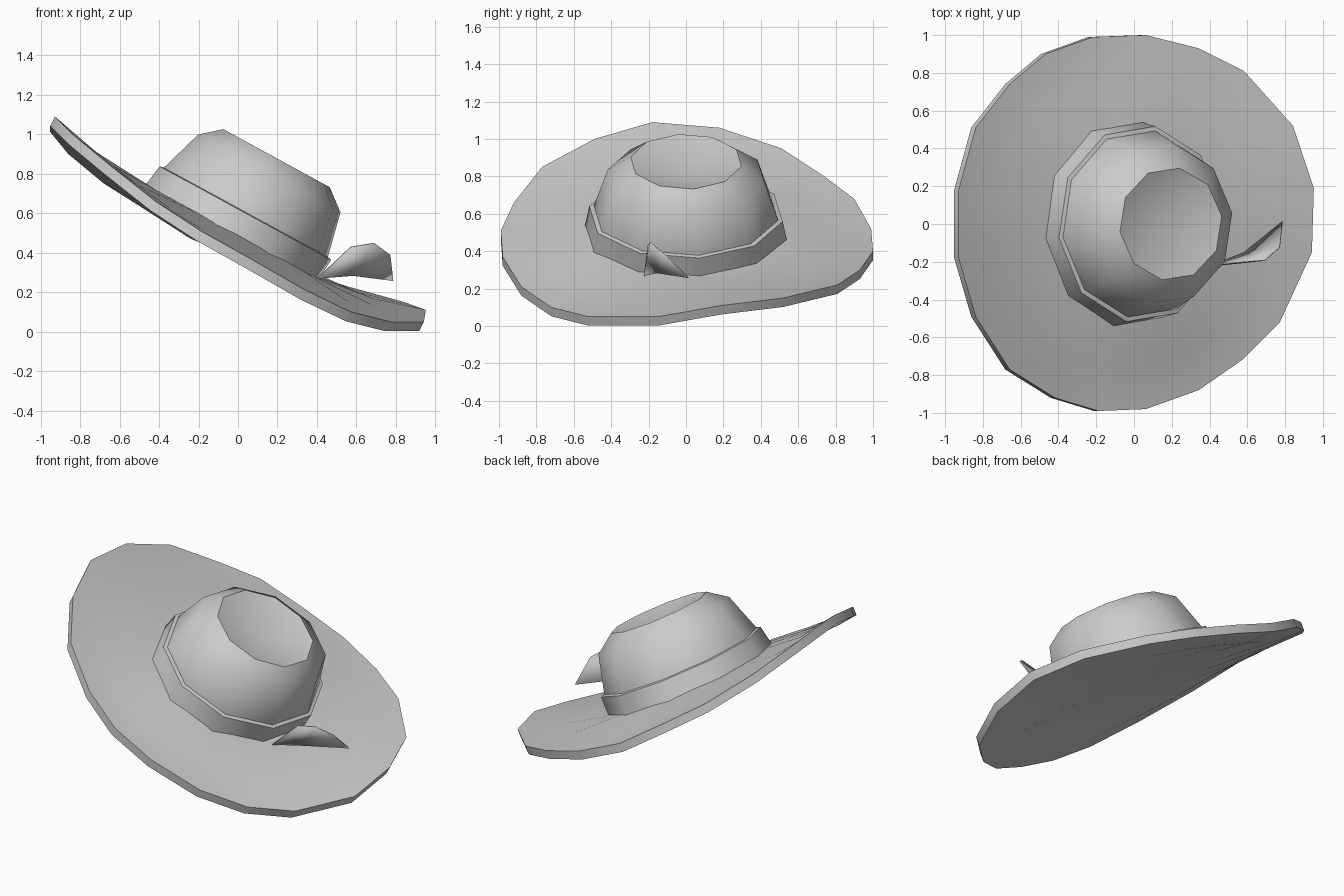
import bpy, bmesh, math
from mathutils import Matrix, Vector

old = bpy.data.objects.get("Cube")
if old:
    bpy.data.objects.remove(old, do_unlink=True)

GREY = (0.6, 0.6, 0.6, 1)
felt = bpy.data.materials.new("grey_felt")
felt.use_nodes = True
felt.diffuse_color = GREY
felt.node_tree.nodes["Principled BSDF"].inputs["Base Color"].default_value = GREY

# The hat leans towards its left side
TILT = Matrix.Translation((0, 0, 0.49)) @ Matrix.Rotation(math.radians(28.6), 4, 'Y')


def finish(bm, name, angle):
    bmesh.ops.recalc_face_normals(bm, faces=bm.faces)
    mesh = bpy.data.meshes.new(name)
    bm.to_mesh(mesh)
    bm.free()
    obj = bpy.data.objects.new(name, mesh)
    bpy.context.collection.objects.link(obj)
    mesh.materials.append(felt)
    bpy.ops.object.select_all(action='DESELECT')
    obj.select_set(True)
    bpy.context.view_layer.objects.active = obj
    bpy.ops.object.shade_smooth_by_angle(angle=math.radians(angle))
    return obj


def add_ring(bm, points):
    return [bm.verts.new(p) for p in points]


def bridge(bm, a, b):
    n = len(a)
    for i in range(n):
        j = (i + 1) % n
        bm.faces.new((a[i], a[j], b[j], b[i]))


def fan(bm, ring, centre):
    tip = bm.verts.new(centre)
    for i, v in enumerate(ring):
        bm.faces.new((v, ring[(i + 1) % len(ring)], tip))


def oval(shift, rx, ry, height, sides=10, phase=8):
    angles = [math.radians(phase + 360 * i / sides) for i in range(sides)]
    return [TILT @ Vector((shift + rx * math.cos(a), ry * math.sin(a), height))
            for a in angles]


# Brim: wavy outer edge, dished towards the crown, closed below
edge = [Vector(p) for p in (
    (.94, .19, .11), (.83, .52, .15), (.57, .81, .22), (.33, .93, .3),
    (.05, 1, .4), (-.23, .99, .52), (-.48, .9, .68), (-.67, .74, .8),
    (-.85, .51, .95), (-.94, .18, 1.06), (-.94, -.18, 1.09), (-.85, -.49, 1),
    (-.67, -.77, .85), (-.43, -.92, .66), (-.2, -.99, .51), (.05, -.98, .37),
    (.33, -.88, .21), (.56, -.72, .1), (.76, -.52, .05), (.93, -.15, .05))]
inner = []
for p in edge:
    a = math.atan2(p.y, p.x)
    inner.append(TILT @ Vector((.48 * math.cos(a) - .035, .52 * math.sin(a), 0)))
middle = [p.lerp(q, .45) - Vector((0, 0, .02)) for p, q in zip(edge, inner)]

bm = bmesh.new()
lip = Vector((.012, 0, 0))
drop = Vector((-.012, 0, -.048))
top = [add_ring(bm, r) for r in ([p + lip for p in edge], middle, inner)]
under = [add_ring(bm, [p + drop for p in r]) for r in (edge, middle, inner)]
for rings in (top, under):
    bridge(bm, rings[0], rings[1])
    bridge(bm, rings[1], rings[2])
bridge(bm, top[0], under[0])
fan(bm, top[2], TILT @ Vector((0, 0, 0)))
fan(bm, under[2], TILT @ Vector((0, 0, -.05)))
finish(bm, "brim", 50)

# Hat band: a low collar with a narrow ledge
bm = bmesh.new()
rings = [add_ring(bm, oval(*r)) for r in (
    (-.035, .505, .55, -.02), (-.02, .5, .525, .115), (-.02, .475, .5, .12))]
for a, b in zip(rings, rings[1:]):
    bridge(bm, a, b)
finish(bm, "hat_band", 50)

# Crown: tapered wall, rounded shoulder and dented top
bm = bmesh.new()
rings = [add_ring(bm, oval(*r)) for r in (
    (-.02, .48, .505, .05), (-.02, .478, .5, .12),
    (-.01, .415, .425, .35), (-.015, .31, .3, .435))]
for a, b in zip(rings, rings[1:]):
    bridge(bm, a, b)
fan(bm, rings[-1], TILT @ Vector((.0, .04, .35)))
finish(bm, "crown", 50)

# Ribbon tail: a folded leaf sticking out of the band
bm = bmesh.new()
root, rise, peak, bend, tip, fold = add_ring(bm, (
    (.4, -.22, .27), (.57, -.2, .43), (.69, -.19, .45),
    (.77, -.12, .39), (.785, .015, .26), (.58, -.15, .285)))
bm.faces.new((root, fold, peak, rise))
bm.faces.new((fold, tip, bend, peak))
tail = finish(bm, "ribbon_tail", 20)
thick = tail.modifiers.new("thickness", 'SOLIDIFY')
thick.thickness = .006
